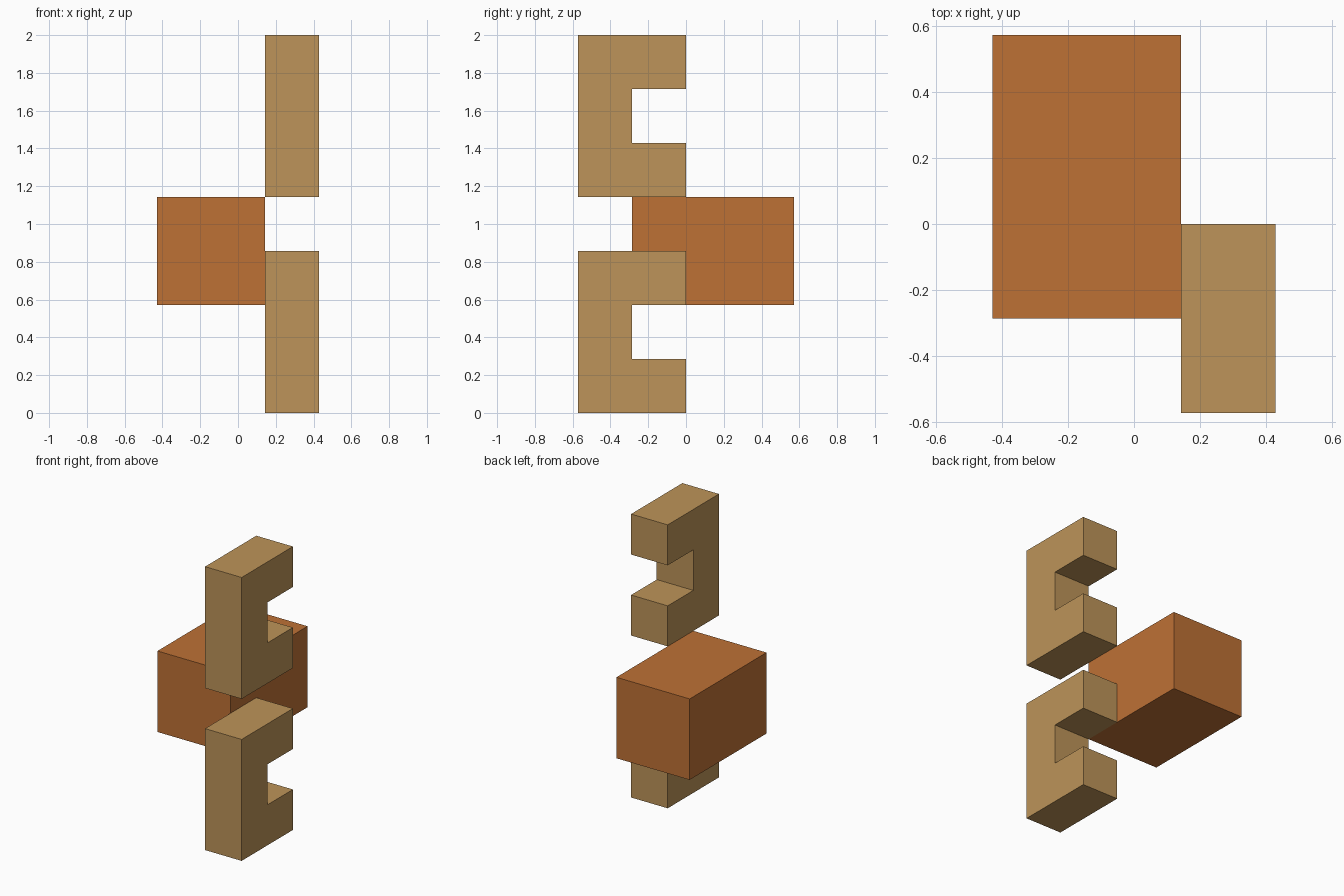
import bpy
import bmesh

cube = bpy.data.objects.get("Cube")
if cube:
    bpy.data.objects.remove(cube, do_unlink=True)

U = 1 / 7  # grid module shared by all parts


def material(name, color):
    mat = bpy.data.materials.new(name)
    mat.use_nodes = True
    mat.diffuse_color = color
    mat.node_tree.nodes["Principled BSDF"].inputs["Base Color"].default_value = color
    return mat


def extruded(name, profile, x0, x1, mat):
    """Extrude a (y, z) profile along x; all values in modules."""
    bm = bmesh.new()
    face = bm.faces.new([bm.verts.new((x0 * U, y * U, z * U)) for y, z in profile])
    result = bmesh.ops.extrude_face_region(bm, geom=[face])
    moved = [g for g in result["geom"] if isinstance(g, bmesh.types.BMVert)]
    bmesh.ops.translate(bm, verts=moved, vec=((x1 - x0) * U, 0, 0))
    bmesh.ops.recalc_face_normals(bm, faces=bm.faces)
    mesh = bpy.data.meshes.new(name)
    bm.to_mesh(mesh)
    bm.free()
    mesh.materials.append(mat)
    obj = bpy.data.objects.new(name, mesh)
    bpy.context.collection.objects.link(obj)
    return obj


orange = material("burnt orange", (0.515, 0.165, 0.036, 1))
tan = material("tan", (0.509, 0.296, 0.100, 1))

# Main block
extruded("main_block", [(-2, 4), (4, 4), (4, 8), (-2, 8)], -3, 1, orange)

# Two identical C-shaped brackets, open towards the back
bracket = [(-4, 0), (0, 0), (0, 2), (-2, 2), (-2, 4), (0, 4), (0, 6), (-4, 6)]
for name, base in (("lower_bracket", 0), ("upper_bracket", 8)):
    extruded(name, [(y, z + base) for y, z in bracket], 1, 3, tan)
